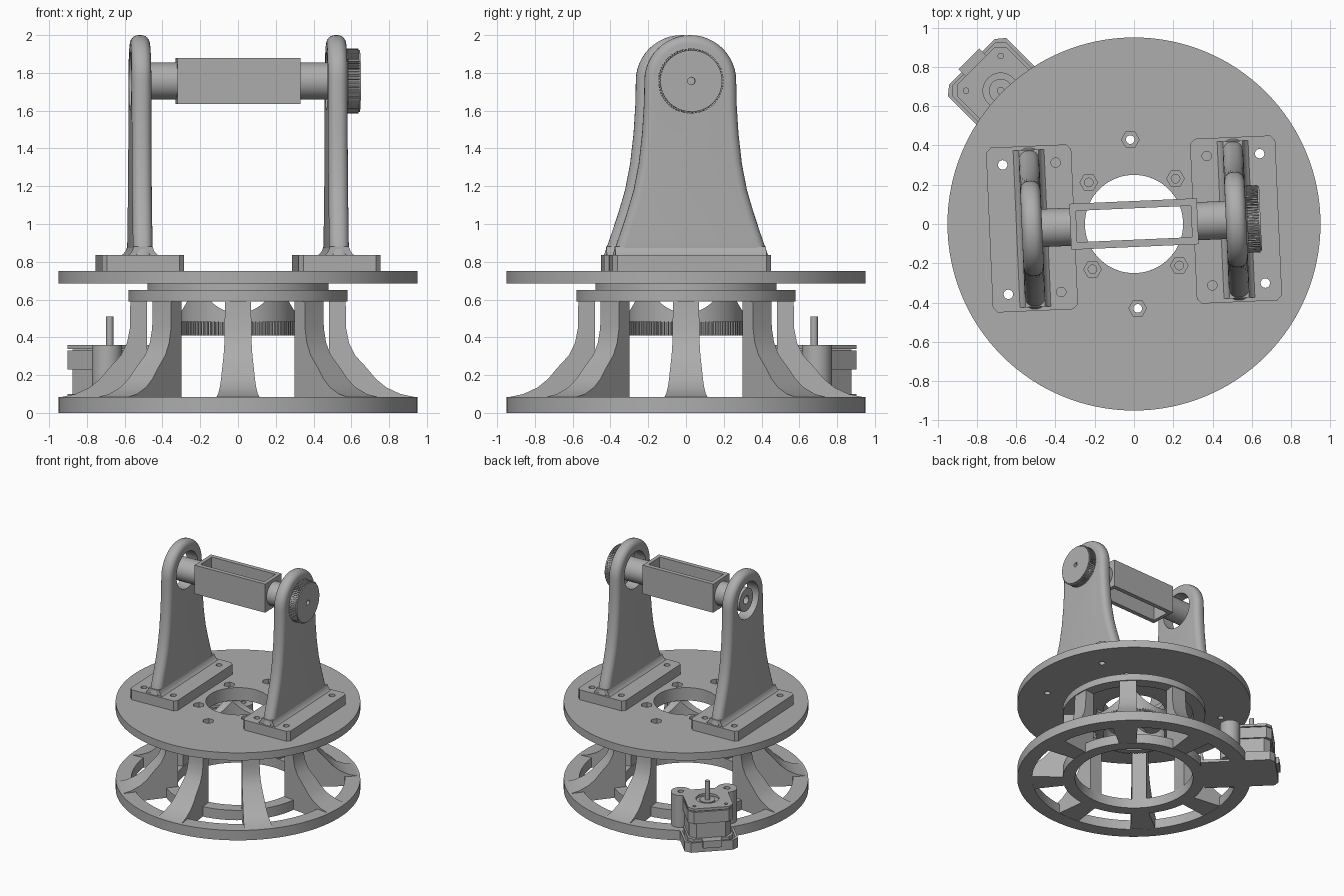
import bpy, bmesh
from math import pi, sin, cos, tan, radians
from mathutils import Matrix

if "Cube" in bpy.data.objects:
    bpy.data.objects.remove(bpy.data.objects["Cube"])

grey = bpy.data.materials.new("plain grey")
grey.use_nodes = True
COLOUR = (0.42, 0.42, 0.42, 1)
grey.diffuse_color = COLOUR
grey.node_tree.nodes["Principled BSDF"].inputs["Base Color"].default_value = COLOUR
TILT = Matrix.Rotation(radians(2.5), 4, 'Z')


def finish(name, bm, matrix=None):
    if matrix:
        bm.transform(matrix)
    bmesh.ops.recalc_face_normals(bm, faces=bm.faces)
    me = bpy.data.meshes.new(name)
    bm.to_mesh(me)
    bm.free()
    me.materials.append(grey)
    obj = bpy.data.objects.new(name, me)
    bpy.context.collection.objects.link(obj)
    smooth(obj)
    return obj


def smooth(obj):
    obj.data.shade_smooth()
    obj.data.set_sharp_from_angle(angle=radians(32))


def bake(obj):
    # turn modifiers into plain mesh
    dg = bpy.context.evaluated_depsgraph_get()
    me = bpy.data.meshes.new_from_object(obj.evaluated_get(dg))
    obj.modifiers.clear()
    obj.data = me
    smooth(obj)


def cut(obj, cutters):
    for c in cutters:
        m = obj.modifiers.new("cut", 'BOOLEAN')
        m.operation, m.object, m.solver = 'DIFFERENCE', c, 'EXACT'
    bake(obj)
    for c in cutters:
        bpy.data.objects.remove(c)


def prism(name, pts, lo, hi, axis='z', matrix=None):
    place = {'z': lambda u, v, w: (u, v, w), 'x': lambda u, v, w: (w, u, v),
             'y': lambda u, v, w: (u, w, v)}[axis]
    bm = bmesh.new()
    a, b = ([bm.verts.new(place(u, v, w)) for u, v in pts] for w in (lo, hi))
    bm.faces.new(a)
    bm.faces.new(b)
    for i in range(len(pts)):
        j = (i + 1) % len(pts)
        bm.faces.new((a[i], a[j], b[j], b[i]))
    return finish(name, bm, matrix)


def circle(r, u=0, v=0, n=48):
    return [(u + r * cos(2 * pi * i / n), v + r * sin(2 * pi * i / n)) for i in range(n)]


def rect(u, v, cu=0, cv=0, chamfer=0):
    if not chamfer:
        return [(cu + a * u, cv + b * v) for a, b in ((1, 1), (-1, 1), (-1, -1), (1, -1))]
    c = chamfer
    return [(cu + a * (u - p * c), cv + b * (v - q * c)) for a, b, p, q in
            ((1, 1, 0, 1), (1, 1, 1, 0), (-1, 1, 1, 0), (-1, 1, 0, 1),
             (-1, -1, 0, 1), (-1, -1, 1, 0), (1, -1, 1, 0), (1, -1, 0, 1))]


def gear(r, depth, teeth, u=0, v=0):
    pts = []
    for i in range(teeth):
        for k, rad in ((0, r), (0.5, r), (0.55, r - depth), (0.95, r - depth)):
            a = 2 * pi * (i + k) / teeth
            pts.append((u + rad * cos(a), v + rad * sin(a)))
    return pts


def tube(name, r_out, r_in, lo, hi, n=96):
    bm = bmesh.new()
    loops = [[bm.verts.new((x, y, z)) for x, y in circle(r, n=n)]
             for r, z in ((r_out, lo), (r_out, hi), (r_in, hi), (r_in, lo))]
    for k in range(4):
        p, q = loops[k], loops[(k + 1) % 4]
        for i in range(n):
            j = (i + 1) % n
            bm.faces.new((p[i], p[j], q[j], q[i]))
    return finish(name, bm)


# fixed base: two floor rings, an upper ring and curved ribs
tube("base_outer_ring", 0.95, 0.83, 0, 0.085)
tube("base_inner_ring", 0.58, 0.48, 0, 0.085)
tube("upper_ring", 0.58, 0.48, 0.59, 0.65)
RIB = [(0.49, 0.002), (0.9, 0.002), (0.93, 0.085), (0.86, 0.1), (0.785, 0.135), (0.73, 0.18),
       (0.68, 0.24), (0.62, 0.305), (0.588, 0.37), (0.572, 0.45), (0.57, 0.6), (0.482, 0.6),
       (0.482, 0.02)]
for k in range(8):
    if k == 3:      # the motor stands here
        continue
    bm = bmesh.new()
    sides = [[bm.verts.new((r, s * r * tan(radians(7)), z)) for r, z in RIB] for s in (-1, 1)]
    for s in sides:
        bm.faces.new(s)
    for i in range(len(RIB)):
        j = (i + 1) % len(RIB)
        bm.faces.new((sides[0][i], sides[0][j], sides[1][j], sides[1][i]))
    finish("rib_%d" % k, bm, Matrix.Rotation(k * pi / 4, 4, 'Z'))

# turntable disc with bolt holes and nut pockets
disc = tube("turntable_disc", 0.95, 0.25, 0.685, 0.75, 128)
flange = tube("bearing_flange", 0.48, 0.25, 0.64, 0.69)
bolts = [(0.43, 92.5), (0.43, 272.5)] + [(0.313, a) for a in (47.5, 137.5, 227.5, 317.5)]
spots = [(r * cos(radians(a)), r * sin(radians(a))) for r, a in bolts]
feet = [(s * 0.52 + a * 0.135, b * 0.33) for s in (-1, 1) for a in (-1, 1) for b in (-1, 1)]
cut(disc, [prism("pocket", circle(0.045, x, y, 6), 0.715, 0.8) for x, y in spots]
    + [prism("hole", circle(0.022, x, y, 20), 0.6, 0.8) for x, y in spots]
    + [prism("hole", circle(0.024, x, y, 20), 0.6, 0.8, 'z', TILT) for x, y in feet])
cut(flange, [prism("hole", circle(0.022, x, y, 20), 0.6, 0.8) for x, y in spots[:2]])

# hub with arched windows and a toothed driven pulley
hub = tube("hub", 0.305, 0.25, 0.48, 0.66)
cut(hub, [prism("arch", circle(0.2, 0, 0.73), -0.5, 0.5, ax) for ax in 'xy'])
pulley = prism("driven_pulley", gear(0.312, 0.014, 90), 0.41, 0.485)
cut(pulley, [prism("bore", circle(0.25, n=96), 0.3, 0.6)])

# two uprights, each a bolted foot plate and a rounded tapering arm
SHAFT_Z = 1.757
SLOPE = [(0.415, 0.78), (0.41, 0.84), (0.375, 0.94), (0.335, 1.06), (0.3, 1.18),
         (0.273, 1.32), (0.255, 1.48), (0.245, 1.64)]
ARCH = [(0.243 * cos(i * pi / 24), SHAFT_Z + 0.243 * sin(i * pi / 24)) for i in range(25)]
OUTLINE = SLOPE + ARCH + [(-y, z) for y, z in reversed(SLOPE)]
FILLET = [(0.085, 0.83), (0.07, 0.842), (0.058, 0.857), (0.05, 0.88)]
for s, side in ((-1, "right"), (1, "left")):
    cx = s * 0.52
    plate = prism(side + "_foot_plate", rect(0.217, 0.42, cx, 0, 0.025), 0.75, 0.835)
    cut(plate, [prism("hole", circle(0.024, x, y, 20), 0.7, 0.9) for x, y in feet if x * s > 0])
    arm = prism(side + "_arm", OUTLINE, cx - 0.052, cx + 0.052, 'x')
    bev = arm.modifiers.new("round", 'BEVEL')
    bev.width, bev.segments = 0.045, 6
    bev.limit_method, bev.angle_limit = 'ANGLE', radians(50)
    bake(arm)
    cut(arm, [prism("bore", circle(0.155, 0, SHAFT_Z), cx - 0.2, cx + 0.2, 'x')])
    foot = prism(side + "_arm_fillet", [(cx + x, z) for x, z in FILLET]
                 + [(cx - x, z) for x, z in reversed(FILLET)], -0.4, 0.4, 'y')
    shaft = prism(side + "_shaft", circle(0.097, 0, SHAFT_Z), *sorted((s * 0.3, s * 0.555)), 'x')
    cut(shaft, [prism("bore", circle(0.035, 0, SHAFT_Z, 24),
                      *sorted((s * 0.45, s * 0.7)), 'x')])
    for part in (plate, arm, foot, shaft):
        part.data.transform(TILT)

# open cradle between the shafts
cradle = prism("cradle", rect(0.325, 0.117), 1.635, 1.88)
cut(cradle, [prism("opening", rect(0.293, 0.08), 1.5, 2.0)])
cradle.data.transform(TILT)

# toothed tilt pulley outside the left arm
tilt = prism("tilt_pulley", gear(0.172, 0.009, 70, 0, SHAFT_Z), 0.577, 0.637, 'x')
cap = prism("tilt_pulley_cap", circle(0.163, 0, SHAFT_Z, 64), 0.6, 0.645, 'x')
for part in (tilt, cap):
    cut(part, [prism("bore", circle(0.02, 0, SHAFT_Z, 20), 0.5, 0.7, 'x')])
    part.data.transform(TILT)

# motor in its tray, built along +x then swung to the back corner
SWING = Matrix.Rotation(radians(135), 4, 'Z')
M = 0.96
tray = prism("motor_tray", [(0.56, -0.21), (1.13, -0.21), (1.167, -0.165), (1.167, 0.165),
                            (1.13, 0.21), (0.56, 0.21)], 0, 0.083)
cut(tray, [prism("well", rect(0.192, 0.192, M, 0, 0.04), 0.025, 0.2),
           prism("well", rect(0.1, 0.25, 0.68), 0.025, 0.2)])
motor = [tray,
         prism("motor_body", rect(0.165, 0.165, M, 0, 0.05), 0.02, 0.335),
         prism("motor_lower_cap", rect(0.178, 0.178, M, 0, 0.04), 0.02, 0.1),
         prism("motor_upper_cap", rect(0.178, 0.178, M, 0, 0.04), 0.23, 0.33),
         prism("motor_shaft", circle(0.019, M, 0, 20), 0.3, 0.51),
         prism("motor_connector", rect(0.05, 0.075, 1.14), 0.04, 0.1)]
top = prism("motor_top_plate", rect(0.178, 0.178, M, 0, 0.04), 0.338, 0.36)
cut(top, [prism("recess", circle(0.09, M), 0.34, 0.4)]
    + [prism("hole", circle(0.014, M + a * 0.125, b * 0.125, 16), 0.3, 0.4)
       for a in (-1, 1) for b in (-1, 1)])
motor += [top, prism("motor_boss", circle(0.06, M), 0.33, 0.352)]
for s in (-1, 1):
    lug = prism("motor_lug", circle(0.08, 0.8, s * 0.18, 32), 0.02, 0.36)
    cut(lug, [prism("hole", circle(0.025, 0.8, s * 0.18, 20), 0.3, 0.4)])
    motor.append(lug)
for part in motor:
    part.data.transform(SWING)
